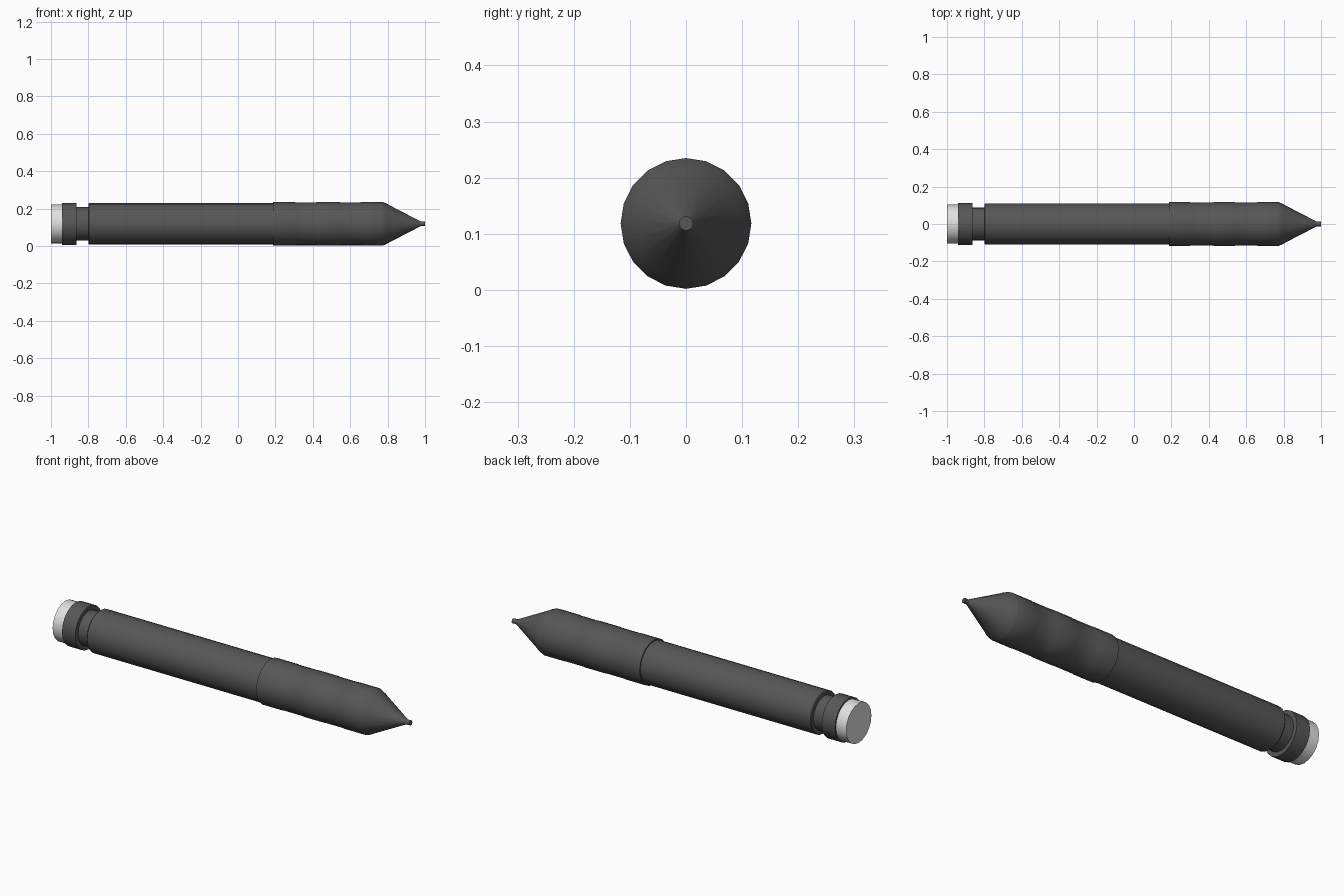
import bpy, bmesh, math

if "Cube" in bpy.data.objects:
    bpy.data.objects.remove(bpy.data.objects["Cube"])

CENTER_Z = 0.1185
SIDES = 20


def material(name, value):
    m = bpy.data.materials.new(name)
    m.diffuse_color = (value, value, value, 1)
    m.use_nodes = True
    m.node_tree.nodes["Principled BSDF"].inputs["Base Color"].default_value = m.diffuse_color
    return m


dark = material("dark grey", 0.095)
white = material("off white", 0.75)


def lathe(name, profile, mat):
    """Closed solid of revolution about x from (x, radius) pairs."""
    bm = bmesh.new()
    rings = []
    for x, r in profile:
        rings.append([bm.verts.new((x, r * math.sin(2 * math.pi * i / SIDES),
                                    CENTER_Z + r * math.cos(2 * math.pi * i / SIDES)))
                      for i in range(SIDES)])
    for a, b in zip(rings, rings[1:]):
        for i in range(SIDES):
            j = (i + 1) % SIDES
            bm.faces.new((a[i], a[j], b[j], b[i]))
    bm.faces.new(rings[0])
    bm.faces.new(rings[-1])
    bmesh.ops.recalc_face_normals(bm, faces=bm.faces)
    me = bpy.data.meshes.new(name)
    bm.to_mesh(me)
    bm.free()
    me.materials.append(mat)
    ob = bpy.data.objects.new(name, me)
    bpy.context.collection.objects.link(ob)
    bpy.ops.object.select_all(action='DESELECT')
    ob.select_set(True)
    bpy.context.view_layer.objects.active = ob
    bpy.ops.object.shade_smooth_by_angle(angle=math.radians(30))


# Rear end: pale plug, dark collar and narrow neck
lathe("end_plug", [(-1.0, 0.104), (-0.94, 0.104)], white)
lathe("collar", [(-0.94, 0.112), (-0.863, 0.112)], dark)
lathe("neck", [(-0.865, 0.089), (-0.795, 0.089)], dark)

# Main barrel
lathe("barrel", [(-0.80, 0.106), (-0.796, 0.110), (0.19, 0.110)], dark)

# Slightly rippled grip sleeve
lathe("grip", [(0.187, 0.1165), (0.30, 0.1165), (0.305, 0.115), (0.42, 0.115),
               (0.425, 0.1165), (0.54, 0.1165), (0.545, 0.115), (0.655, 0.115),
               (0.66, 0.1165), (0.775, 0.1165), (0.78, 0.114)], dark)

# Tapered nose and writing tip
lathe("nose", [(0.78, 0.114), (0.795, 0.108), (0.81, 0.099), (0.978, 0.012)], dark)
lathe("tip", [(0.975, 0.0125), (1.0, 0.0125)], dark)
